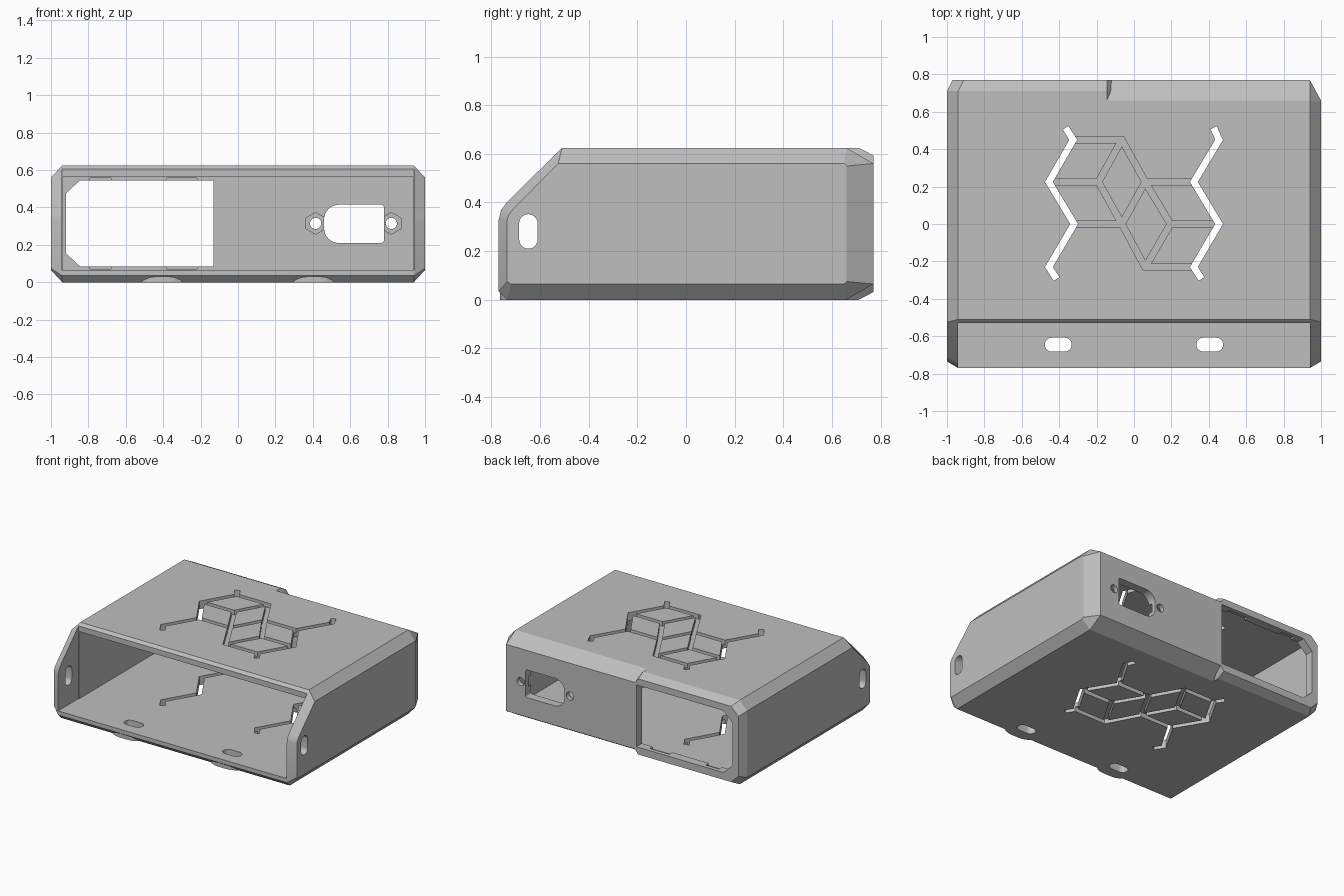
import bpy, bmesh, math
from mathutils import Vector

if "Cube" in bpy.data.objects:
    bpy.data.objects.remove(bpy.data.objects["Cube"], do_unlink=True)

grey = bpy.data.materials.new("plain grey")
grey.use_nodes = True
grey.diffuse_color = (0.52, 0.52, 0.52, 1)
grey.node_tree.nodes["Principled BSDF"].inputs["Base Color"].default_value = grey.diffuse_color


def loft(name, rings):
    """Closed solid through rings with equal point counts."""
    bm = bmesh.new()
    loops = [[bm.verts.new(p) for p in ring] for ring in rings]
    n = len(loops[0])
    for a, b in zip(loops, loops[1:]):
        for i in range(n):
            j = (i + 1) % n
            bm.faces.new((a[i], a[j], b[j], b[i]))
    bm.faces.new(loops[0])
    bm.faces.new(loops[-1])
    bmesh.ops.recalc_face_normals(bm, faces=bm.faces)
    mesh = bpy.data.meshes.new(name)
    bm.to_mesh(mesh)
    bm.free()
    mesh.materials.append(grey)
    obj = bpy.data.objects.new(name, mesh)
    bpy.context.collection.objects.link(obj)
    return obj


def place(points, axis, d):
    k = "xyz".index(axis)
    return [p[:k] + (d,) + p[k:] for p in map(tuple, points)]


def prism(points, axis, lo, hi):
    return loft("cutter", [place(points, axis, lo), place(points, axis, hi)])


def box(a, b):
    return [(a[0], a[1]), (b[0], a[1]), (b[0], b[1]), (a[0], b[1])]


def arc(cx, cy, r, start, end, steps=8):
    angles = [math.radians(start + (end - start) * i / steps) for i in range(steps + 1)]
    return [(cx + r * math.cos(a), cy + r * math.sin(a)) for a in angles]


def circle(cx, cy, r, n, start=0):
    return arc(cx, cy, r, start, start + 360, n)[:-1]


def slot(cx, cy, half, r, upright=False):
    if upright:
        return arc(cx, cy + half, r, 0, 180, 12) + arc(cx, cy - half, r, 180, 360, 12)
    return arc(cx + half, cy, r, -90, 90, 12) + arc(cx - half, cy, r, 90, 270, 12)


def stroke(a, b, width):
    a, b = Vector(a), Vector(b)
    d = (b - a).normalized() * width / 2
    s = Vector((-d.y, d.x))
    a, b = a - d * 0.6, b + d * 0.6
    return [a - s, b - s, b + s, a + s]


def combine(other, operation="DIFFERENCE"):
    mod = shell.modifiers.new("bool", "BOOLEAN")
    mod.operation, mod.solver, mod.object = operation, "EXACT", other
    bpy.context.view_layer.objects.active = shell
    bpy.ops.object.modifier_apply(modifier=mod.name)
    bpy.data.objects.remove(other, do_unlink=True)


# Outer shell: full side profile in the middle, inset profile at both ends
full = [(-.735, 0), (-.77, .035), (-.77, .33), (-.76, .37), (-.735, .402),
        (-.51, .625), (.66, .625), (.77, .56), (.77, .065), (.66, 0)]
inset = [(-.72, .065), (-.735, .075), (-.735, .33), (-.728, .35), (-.712, .372),
         (-.525, .56), (.65, .56), (.66, .55), (.66, .075), (.65, .065)]
shell = loft("cover_shell", [place(inset, "x", -1), place(full, "x", -.94),
                             place(full, "x", .94), place(inset, "x", 1)])

# Squarer rear corner block around the power inlet
section = [(-1, .065), (-.94, 0), (-.145, 0), (-.1, .065),
           (-.1, .56), (-.145, .625), (-.94, .625), (-1, .56)]
rear = [(x + .03 if x < -.5 else x, .3125 + (z - .3125) * .9) for x, z in section]
combine(loft("inlet_block", [place(section, "y", .5), place(section, "y", .71),
                             place(rear, "y", .77)]), "UNION")

# Bosses under the floor slots
for x in (-.405, .405):
    combine(prism(slot(x, -.645, .035, .12), "z", 0, .05), "UNION")

# Hollow inside and open front
combine(prism(box((-.935, .065), (.935, .565)), "y", -.6, .705))
combine(prism(box((-.94, .065), (.94, 1)), "y", -1, -.53))

# Power inlet opening with clip recesses
inlet = [(-.92, .155), (-.845, .085), (-.13, .085), (-.13, .545), (-.845, .545), (-.92, .475)]
combine(prism(inlet, "y", .6, .9))
for lo, hi in ((-.79, -.68), (-.38, -.22)):
    combine(prism(box((lo, .07), (hi, .558)), "y", .65, .74))

# Switch opening, screw holes and nut pockets
opening = (arc(.765, .225, .015, -90, 0, 4) + arc(.765, .4, .015, 0, 90, 4)
           + arc(.54, .335, .08, 90, 180) + arc(.54, .29, .08, 180, 270))
combine(prism(opening, "y", .6, .9))
for x in (.415, .82):
    combine(prism(circle(x, .315, .03, 24), "y", .6, .9))
    combine(prism(circle(x, .315, .058, 6, 30), "y", .65, .735))

# Mounting slots in the floor and both sides
for x in (-.405, .405):
    combine(prism(slot(x, -.645, .035, .037), "z", -.1, .2))
for lo in (-1.1, .8):
    combine(prism(slot(-.648, .281, .033, .038, True), "x", lo, lo + .3))

# Zigzag vents through roof and floor
left = [(-.36, .505), (-.325, .45), (-.455, .225), (-.32, 0), (-.455, -.23), (-.42, -.285)]
right = [(.43, .505), (.455, .45), (.32, .225), (.455, 0), (.32, -.23), (.355, -.285)]
for path in (left, right):
    for a, b in zip(path, path[1:]):
        combine(prism(stroke(a, b, .036), "z", -.1, .75))

# Shallow lattice grooves on the outside of roof and floor
p, q, r, s, t, u = (-.065, .45), (-.19, .225), (-.065, 0), (.06, .225), (.195, 0), (.06, -.232)
grooves = [(left[1], p), (left[2], q), (left[3], r), (p, q), (q, r), (p, s), (s, r),
           (r, u), (u, t), (t, s), (s, right[2]), (t, right[3]), (u, right[4])]
for a, b in grooves:
    for lo, hi in ((-.1, .035), (.59, .75)):
        combine(prism(stroke(a, b, .034), "z", lo, hi))

bpy.ops.object.select_all(action="DESELECT")
shell.select_set(True)
bpy.context.view_layer.objects.active = shell
bpy.ops.object.shade_smooth_by_angle(angle=math.radians(20))
